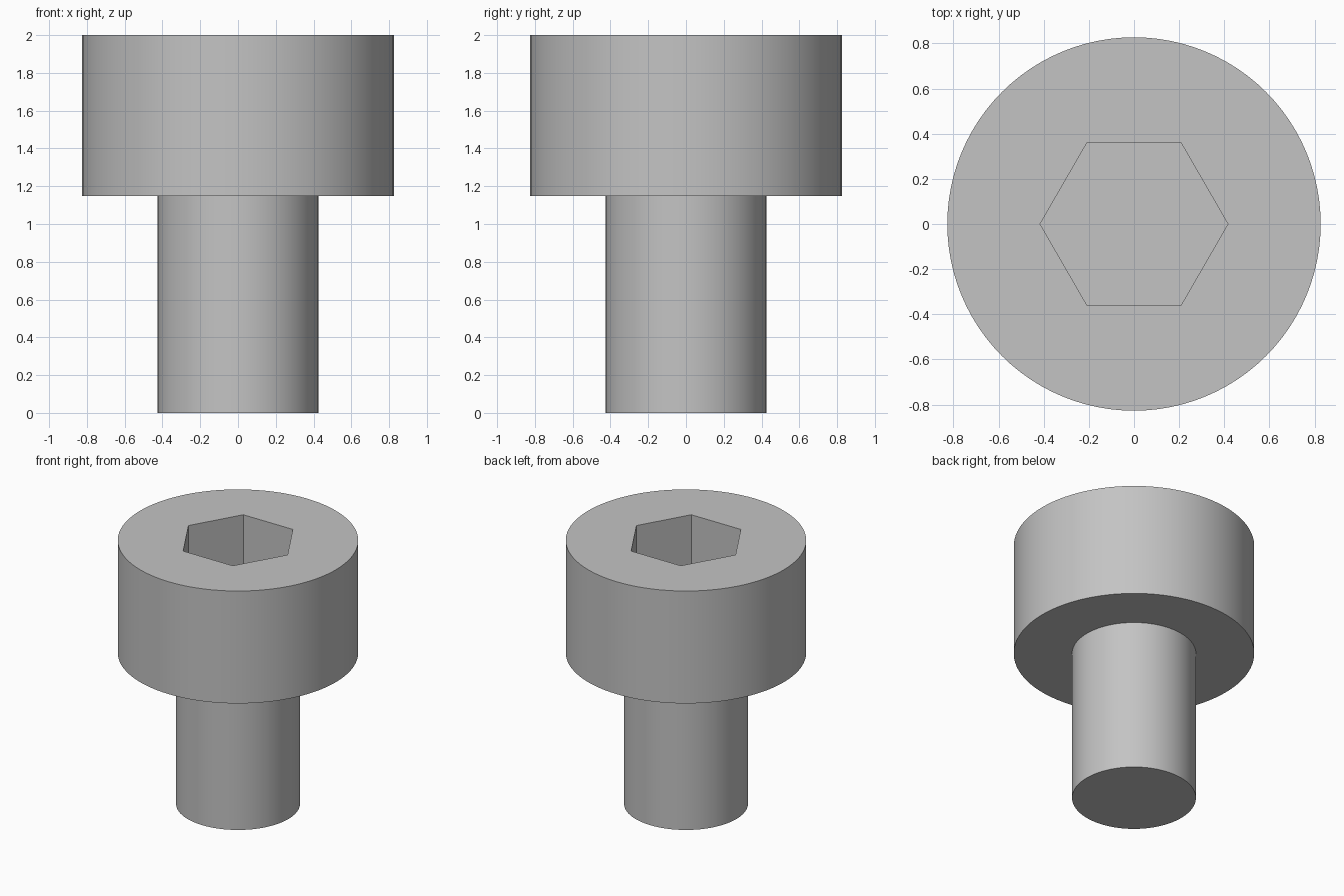
import bpy
import bmesh
import math

SEGMENTS = 96
HEAD_R, SHANK_R = 0.827, 0.426
HEAD_Z, TOP_Z = 1.147, 2.0
SOCKET_R, SOCKET_DEPTH = 0.416, 0.5

default_cube = bpy.data.objects.get("Cube")
if default_cube:
    bpy.data.objects.remove(default_cube, do_unlink=True)

# Plain grey metal
grey = bpy.data.materials.new("grey_metal")
grey.use_nodes = True
colour = (0.55, 0.55, 0.55, 1.0)
grey.diffuse_color = colour
grey.node_tree.nodes["Principled BSDF"].inputs["Base Color"].default_value = colour


def lathe(name, profile, sides):
    """Closed solid of revolution from (radius, height) rings, capped at both ends."""
    bm = bmesh.new()
    rings = []
    for radius, z in profile:
        angles = [2 * math.pi * i / sides for i in range(sides)]
        rings.append([bm.verts.new((radius * math.cos(a), radius * math.sin(a), z))
                      for a in angles])
    for low, high in zip(rings, rings[1:]):
        for i in range(sides):
            j = (i + 1) % sides
            bm.faces.new((low[i], low[j], high[j], high[i]))
    bm.faces.new(rings[0][::-1])
    bm.faces.new(rings[-1])
    mesh = bpy.data.meshes.new(name)
    bm.to_mesh(mesh)
    bm.free()
    mesh.materials.append(grey)
    obj = bpy.data.objects.new(name, mesh)
    bpy.context.collection.objects.link(obj)
    return obj


# Shank and cylindrical head as one turned solid
screw = lathe("cap_screw", [(SHANK_R, 0), (SHANK_R, HEAD_Z),
                            (HEAD_R, HEAD_Z), (HEAD_R, TOP_Z)], SEGMENTS)

# Hexagonal socket cut into the head
cutter = lathe("socket_cutter", [(SOCKET_R, TOP_Z - SOCKET_DEPTH),
                                 (SOCKET_R, TOP_Z + 0.2)], 6)
cutter.hide_render = True
cut = screw.modifiers.new("hex_socket", 'BOOLEAN')
cut.operation = 'DIFFERENCE'
cut.solver = 'EXACT'
cut.object = cutter

bpy.ops.object.select_all(action='DESELECT')
screw.select_set(True)
bpy.context.view_layer.objects.active = screw
bpy.ops.object.modifier_apply(modifier=cut.name)
bpy.data.objects.remove(cutter, do_unlink=True)

# Smooth round walls with crisp rims
bpy.ops.object.shade_smooth_by_angle(angle=math.radians(30))
